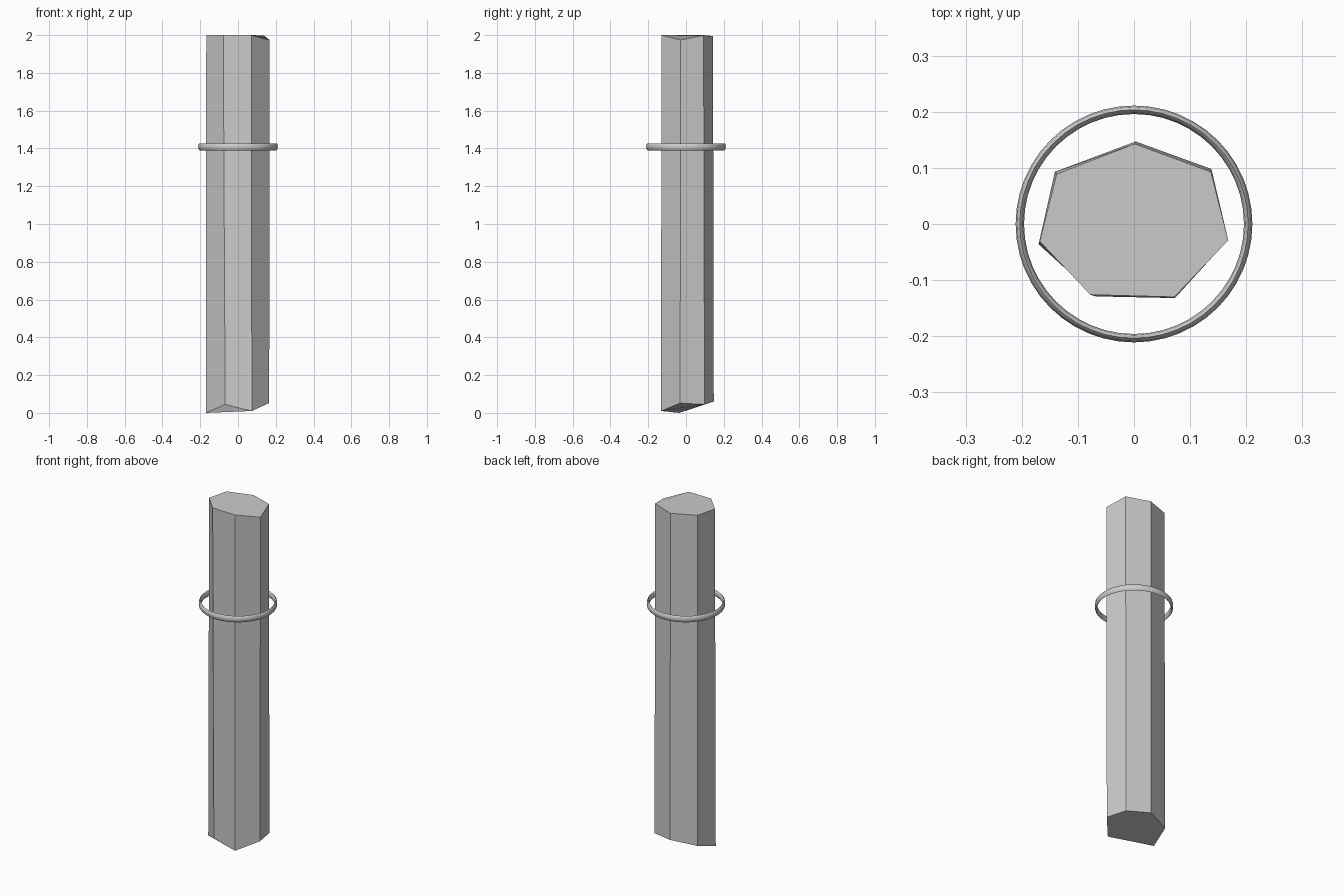
import bpy, bmesh, math

if "Cube" in bpy.data.objects:
    bpy.data.objects.remove(bpy.data.objects["Cube"])

# seven-sided pillar with slightly uneven, chipped ends
bottom = [(0.003, 0.147, 0.06), (0.138, 0.098, 0.045), (0.165, -0.031, 0.052),
          (0.073, -0.132, 0.01), (-0.068, -0.129, 0.045), (-0.17, -0.036, 0.0),
          (-0.141, 0.093, 0.042)]
top = [(0.001, 0.143, 1.995), (0.137, 0.093, 1.998), (0.168, -0.029, 1.974),
       (0.072, -0.130, 2.0), (-0.078, -0.126, 2.0), (-0.168, -0.031, 2.0),
       (-0.138, 0.089, 2.0)]
bm = bmesh.new()
lo = [bm.verts.new(p) for p in bottom]
hi = [bm.verts.new(p) for p in top]
for i in range(7):
    j = (i + 1) % 7
    bm.faces.new((lo[i], hi[i], hi[j], lo[j]))
bm.faces.new(lo)
bm.faces.new(hi[::-1])
bmesh.ops.recalc_face_normals(bm, faces=bm.faces[:])
mesh = bpy.data.meshes.new("pillar")
bm.to_mesh(mesh)
bm.free()
pillar = bpy.data.objects.new("pillar", mesh)
bpy.context.collection.objects.link(pillar)

# floating ring, taller than it is thick
bpy.ops.mesh.primitive_torus_add(major_segments=48, minor_segments=8,
                                 major_radius=0.2035, minor_radius=0.0075,
                                 location=(0, 0, 1.408))
ring = bpy.context.object
ring.name = "ring"
ring.scale.z = 2.5
bpy.ops.object.transform_apply(location=False, rotation=False, scale=True)
bpy.ops.object.shade_smooth_by_angle(angle=math.radians(50))
